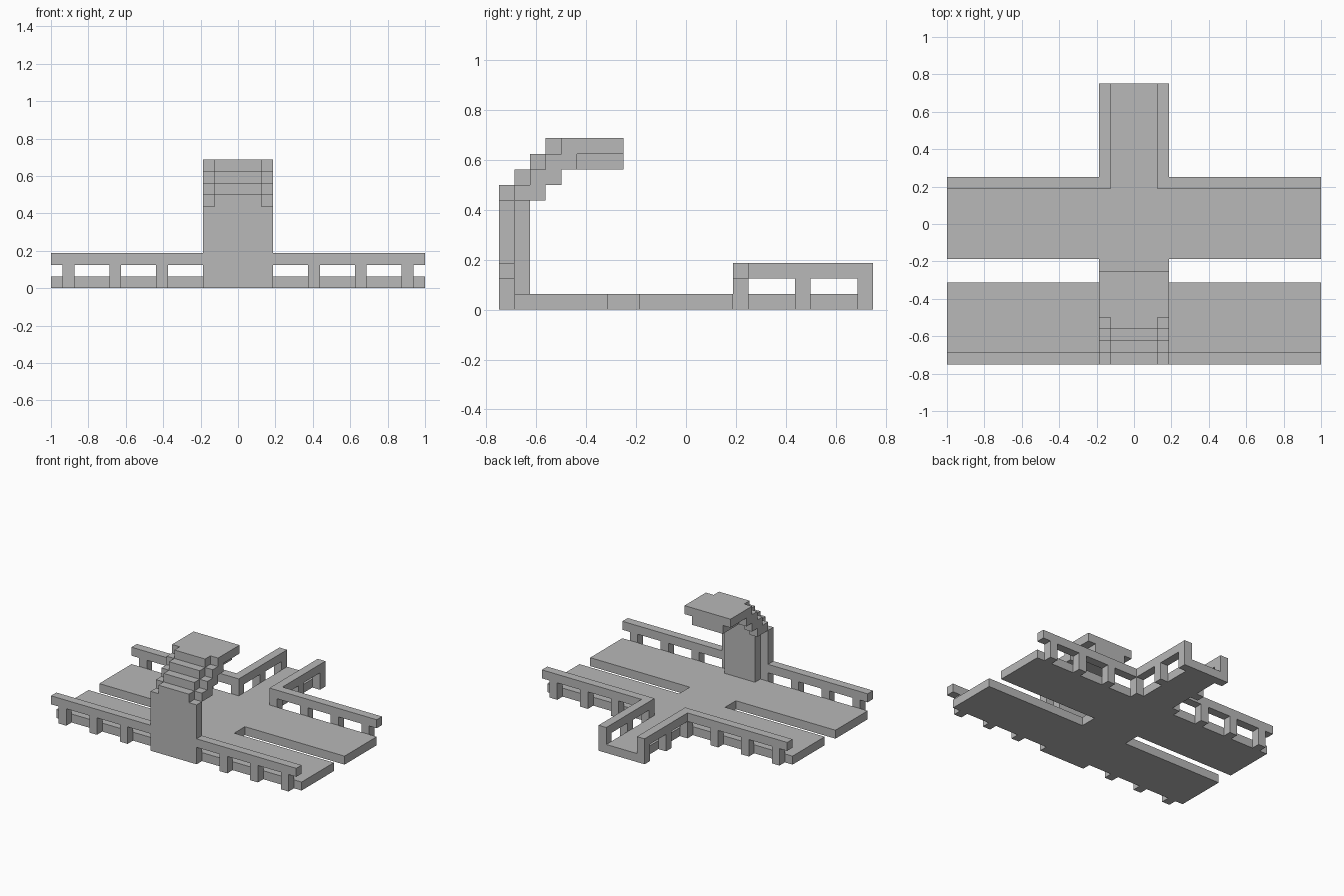
import bpy, bmesh
from mathutils import Vector

U = 1 / 16  # one block of the building grid

cube = bpy.data.objects.get("Cube")
if cube:
    bpy.data.objects.remove(cube, do_unlink=True)

grey = bpy.data.materials.new("plain_grey")
grey.use_nodes = True
COLOUR = (0.48, 0.48, 0.48, 1)
grey.diffuse_color = COLOUR
grey.node_tree.nodes["Principled BSDF"].inputs["Base Color"].default_value = COLOUR


def finish(name, bm, mirror):
    bmesh.ops.recalc_face_normals(bm, faces=bm.faces)
    mesh = bpy.data.meshes.new(name)
    bm.to_mesh(mesh)
    bm.free()
    mesh.materials.append(grey)
    obj = bpy.data.objects.new(name, mesh)
    bpy.context.collection.objects.link(obj)
    if mirror:
        mod = obj.modifiers.new("mirror", "MIRROR")
        mod.use_mirror_merge = False
    return obj


def prism(name, points, push, mirror=False):
    """Extrude a closed outline, given in blocks, along a vector."""
    bm = bmesh.new()
    face = bm.faces.new([bm.verts.new(Vector(p) * U) for p in points])
    new = bmesh.ops.extrude_face_region(bm, geom=[face])["geom"]
    verts = [v for v in new if isinstance(v, bmesh.types.BMVert)]
    bmesh.ops.translate(bm, verts=verts, vec=Vector(push) * U)
    return finish(name, bm, mirror)


def box(name, xs, ys, zs, mirror=True):
    outline = [(xs[0], ys[0]), (xs[1], ys[0]), (xs[1], ys[1]), (xs[0], ys[1])]
    return prism(name, [(x, y, zs[0]) for x, y in outline], (0, 0, zs[1] - zs[0]), mirror)


# Floor: two long decks joined by a bridge, with a rear walkway
half = [(16, -11), (16, -5), (3, -5), (3, -3), (16, -3), (16, 3), (2, 3), (2, 12)]
floor = half + [(-x, y) for x, y in reversed(half)]
prism("floor", [(x, y, 0) for x, y in floor], (0, 0, 1))

# Curved tower and canopy: raised centre spine
spine = [(-12, 0), (-11, 0), (-11, 1), (-10, 1), (-10, 8), (-9, 8), (-9, 9), (-4, 9),
         (-4, 11), (-9, 11), (-9, 10), (-10, 10), (-10, 9), (-11, 9), (-11, 8), (-12, 8)]
prism("tower_spine", [(-2, y, z) for y, z in spine], (4, 0, 0))

# Tower sides: wall cheeks, then steps set one block back
box("tower_cheeks", (2, 3), (-12, -11), (0, 7))
steps = [(-11, 7), (-9, 7), (-9, 8), (-8, 8), (-8, 9), (-7, 9), (-7, 10), (-4, 10),
         (-4, 11), (-8, 11), (-8, 10), (-9, 10), (-9, 9), (-10, 9), (-10, 8), (-11, 8)]
prism("tower_side_steps", [(2, y, z) for y, z in steps], (1, 0, 0), mirror=True)

# Front handrail
box("front_rail", (3, 16), (-12, -11), (2, 3))

# Rear handrail, turning along the walkway
corner = [(2, 3), (16, 3), (16, 4), (3, 4), (3, 12), (2, 12)]
prism("rear_rail", [(x, y, 2) for x, y in corner], (0, 0, 1), mirror=True)

# Handrail posts
for x in (6, 10, 14):
    box("front_post", (x, x + 1), (-12, -11), (0, 2))
for x in (2, 6, 10, 14):
    box("rear_post", (x, x + 1), (3, 4), (0, 2))
for y in (7, 11):
    box("walkway_post", (2, 3), (y, y + 1), (0, 2))
